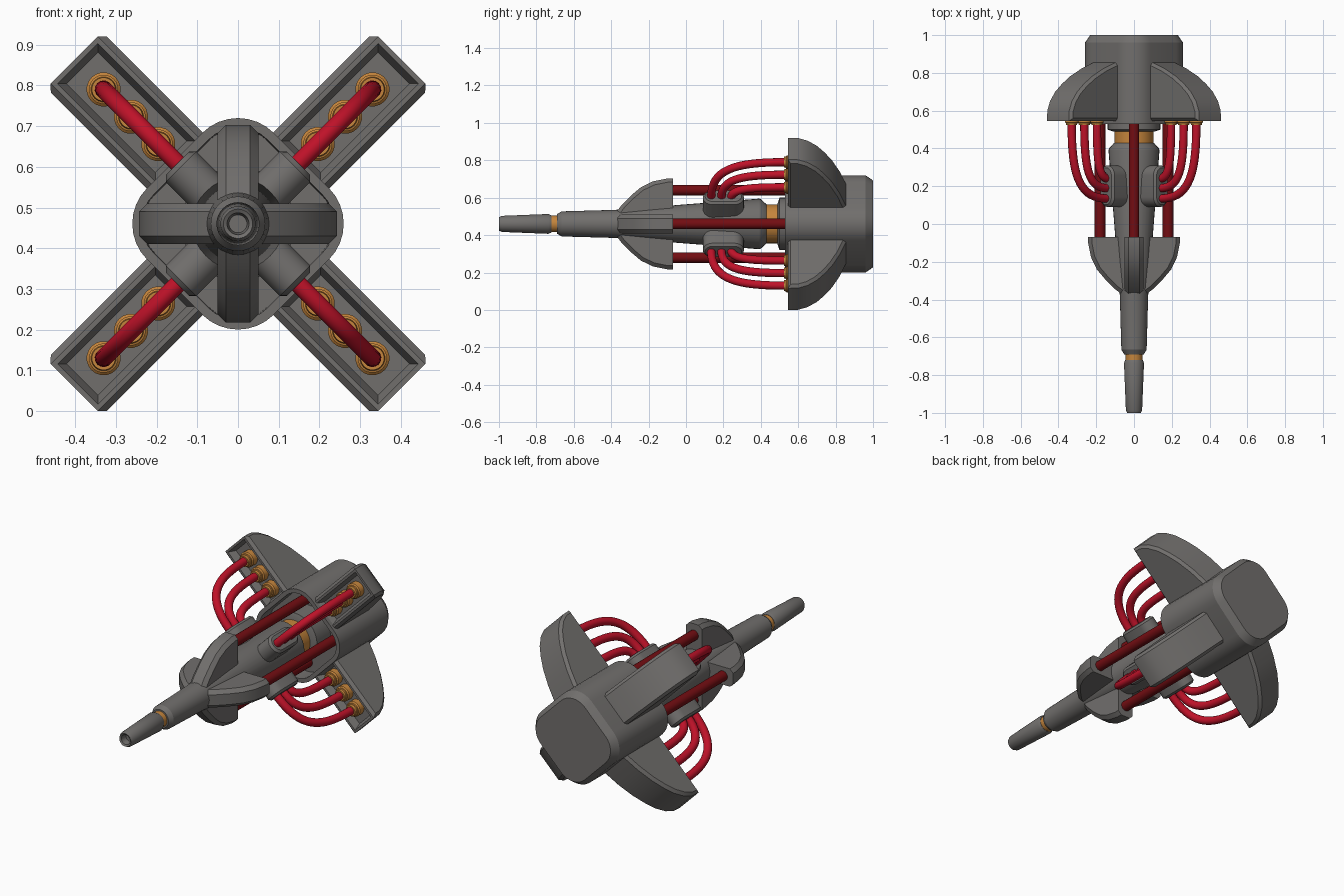
import bpy, bmesh, math
from mathutils import Matrix, Vector

if "Cube" in bpy.data.objects:
    bpy.data.objects.remove(bpy.data.objects["Cube"])

AXIS_Z = 0.46
DIAGONALS = [45, 135, 225, 315]
CARDINALS = [0, 90, 180, 270]


def material(name, rgb):
    m = bpy.data.materials.new(name)
    m.diffuse_color = (*rgb, 1)
    m.use_nodes = True
    m.node_tree.nodes["Principled BSDF"].inputs["Base Color"].default_value = m.diffuse_color
    return m


GREY = material("gunmetal grey", (0.165, 0.158, 0.152))
ORANGE = material("copper orange", (0.56, 0.235, 0.045))
RED = material("hose red", (0.52, 0.006, 0.022))
DARK_RED = material("rod dark red", (0.17, 0.004, 0.006))


def spin(degrees):
    """Turn local (radial, along, sideways) about the long axis."""
    return Matrix.Translation((0, 0, AXIS_Z)) @ Matrix.Rotation(-math.radians(degrees), 4, 'Y')


def finish(bm, name, mat, angle=0):
    bmesh.ops.recalc_face_normals(bm, faces=bm.faces)
    bm.transform(spin(angle))
    mesh = bpy.data.meshes.new(name)
    bm.to_mesh(mesh)
    bm.free()
    mesh.materials.append(mat)
    ob = bpy.data.objects.new(name, mesh)
    bpy.context.collection.objects.link(ob)
    bpy.ops.object.select_all(action='DESELECT')
    ob.select_set(True)
    bpy.context.view_layer.objects.active = ob
    bpy.ops.object.shade_smooth_by_angle(angle=math.radians(28))
    return ob


def loft(name, rings, mat, angle=0):
    """Skin a list of equal point rings and cap both ends."""
    bm = bmesh.new()
    vs = [[bm.verts.new(p) for p in ring] for ring in rings]
    n = len(vs[0])
    for a, b in zip(vs, vs[1:]):
        for i in range(n):
            j = (i + 1) % n
            bm.faces.new((a[i], a[j], b[j], b[i]))
    bm.faces.new(vs[0])
    bm.faces.new(vs[-1])
    return finish(bm, name, mat, angle)


def lathe(name, profile, mat, radial=0.0, angle=0, sides=32):
    """Profile of (y, radius) turned about a line parallel to y."""
    rings = [[(radial + r * math.cos(2 * math.pi * i / sides), y,
               r * math.sin(2 * math.pi * i / sides)) for i in range(sides)]
             for y, r in profile]
    return loft(name, rings, mat, angle)


def rounded_square(y, half, radius, steps=8):
    pts = []
    for q in range(4):
        cx = (half - radius) * (1 if q in (0, 3) else -1)
        cz = (half - radius) * (1 if q in (0, 1) else -1)
        for k in range(steps + 1):
            a = math.pi / 2 * (q + k / steps)
            pts.append((cx + radius * math.cos(a), y, cz + radius * math.sin(a)))
    return pts


def fin(name, profile, half, chamfer, angle, channel):
    """Chamfered slab from a (radial, y) outline; optional sunk front channel."""
    bm = bmesh.new()
    root = profile[0][0]
    lo = [bm.verts.new((s, y, -half)) for s, y in profile]
    hi = [bm.verts.new((s, y, half)) for s, y in profile]
    bm.faces.new(lo)
    bm.faces.new(hi)
    n = len(profile)
    for i in range(n):
        j = (i + 1) % n
        bm.faces.new((lo[i], lo[j], hi[j], hi[i]))
    bmesh.ops.recalc_face_normals(bm, faces=bm.faces)

    def outer(e):
        a, b = e.verts[0].co, e.verts[1].co
        flat_end = not channel and abs(a.y - b.y) < 1e-5
        return abs(a.z - b.z) < 1e-5 and max(a.x, b.x) > root + 1e-4 and not flat_end
    bmesh.ops.bevel(bm, geom=[e for e in bm.edges if outer(e)], offset=chamfer,
                    segments=1, affect='EDGES')
    if channel:
        bm.normal_update()
        front = max((f for f in bm.faces if f.normal.y < -0.95), key=lambda f: f.calc_area())
        bmesh.ops.inset_region(bm, faces=[front], thickness=0.017)
        bmesh.ops.inset_region(bm, faces=[front], thickness=0.022, depth=-0.04)
    return finish(bm, name, GREY, angle)


def hose(name, points, radius, angle):
    """Bent tube along one bezier given as four (radial, y) points."""
    p = [Vector((s, y, 0)) for s, y in points]
    rings, sides, steps = [], 14, 22
    for k in range(steps + 1):
        t = k / steps
        u = 1 - t
        c = u**3 * p[0] + 3 * u * u * t * p[1] + 3 * u * t * t * p[2] + t**3 * p[3]
        d = (u * u * (p[1] - p[0]) + 2 * u * t * (p[2] - p[1]) + t * t * (p[3] - p[2])).normalized()
        side = Vector((-d.y, d.x, 0))
        rings.append([c + radius * (math.cos(a) * side + math.sin(a) * Vector((0, 0, 1)))
                      for a in (2 * math.pi * i / sides for i in range(sides))])
    return loft(name, rings, RED, angle)


# Rear housing, open at the front
loft("rear_housing", [rounded_square(y, h, r) for y, h, r in [
    (0.62, 0.195, 0.10), (0.53, 0.197, 0.10), (0.53, 0.22, 0.124),
    (0.96, 0.22, 0.124), (1.0, 0.195, 0.105)]], GREY, 45)

# Central barrel, nozzle and copper collars
lathe("barrel", [(-0.69, 0.045), (-0.69, 0.052), (-0.665, 0.067), (-0.38, 0.075),
                 (0.39, 0.135), (0.40, 0.132), (0.43, 0.105)], GREY)
lathe("nozzle", [(-0.96, 0.022), (-0.995, 0.027), (-1.0, 0.036), (-0.985, 0.043),
                 (-0.735, 0.053), (-0.72, 0.046)], GREY)
lathe("front_collar", [(-0.73, 0.044), (-0.68, 0.044)], ORANGE)
lathe("rear_collar", [(0.42, 0.104), (0.50, 0.104)], ORANGE)
lathe("barrel_base", [(0.49, 0.11), (0.50, 0.14), (0.63, 0.14)], GREY)

# Small front fins, each with a rod running back into the housing
FRONT_FIN = [(0.04, -0.07), (0.243, -0.07), (0.243, -0.10), (0.228, -0.175),
             (0.197, -0.24), (0.155, -0.29), (0.10, -0.345), (0.04, -0.39)]
for a in CARDINALS:
    fin("front_fin", FRONT_FIN, 0.05, 0.02, a, False)
    lathe("rod", [(-0.09, 0.028), (0.63, 0.028)], DARK_RED, 0.18, a, 18)

# Large rear fins, hose pods, sockets and hoses
REAR_FIN = [(0.205, 0.545), (0.569, 0.545), (0.567, 0.60), (0.547, 0.65), (0.508, 0.70),
            (0.457, 0.742), (0.396, 0.782), (0.311, 0.823), (0.205, 0.86)]
SOCKET = [(0.60, 0.042), (0.55, 0.042), (0.544, 0.036), (0.537, 0.036),
          (0.535, 0.031), (0.523, 0.029)]
HOSES = [[(0.467, 0.54), (0.467, 0.27), (0.42, 0.13), (0.19, 0.135)],
         [(0.372, 0.54), (0.372, 0.29), (0.34, 0.185), (0.19, 0.19)],
         [(0.277, 0.54), (0.277, 0.33), (0.265, 0.24), (0.19, 0.24)]]


def pod_ring(s, r):
    ring = []
    for cy, start in ((0.257, 0.0), (0.143, math.pi)):
        for k in range(11):
            a = start + math.pi * k / 10
            ring.append((s, cy + r * math.sin(a), r * math.cos(a)))
    return ring


for a in DIAGONALS:
    fin("rear_fin", REAR_FIN, 0.097, 0.015, a, True)
    loft("hose_pod", [pod_ring(0.05, 0.053), pod_ring(0.198, 0.053), pod_ring(0.21, 0.041)], GREY, a)
    for path in HOSES:
        lathe("hose_socket", SOCKET, ORANGE, path[0][0], a, 20)
        hose("hose", path, 0.022, a)
